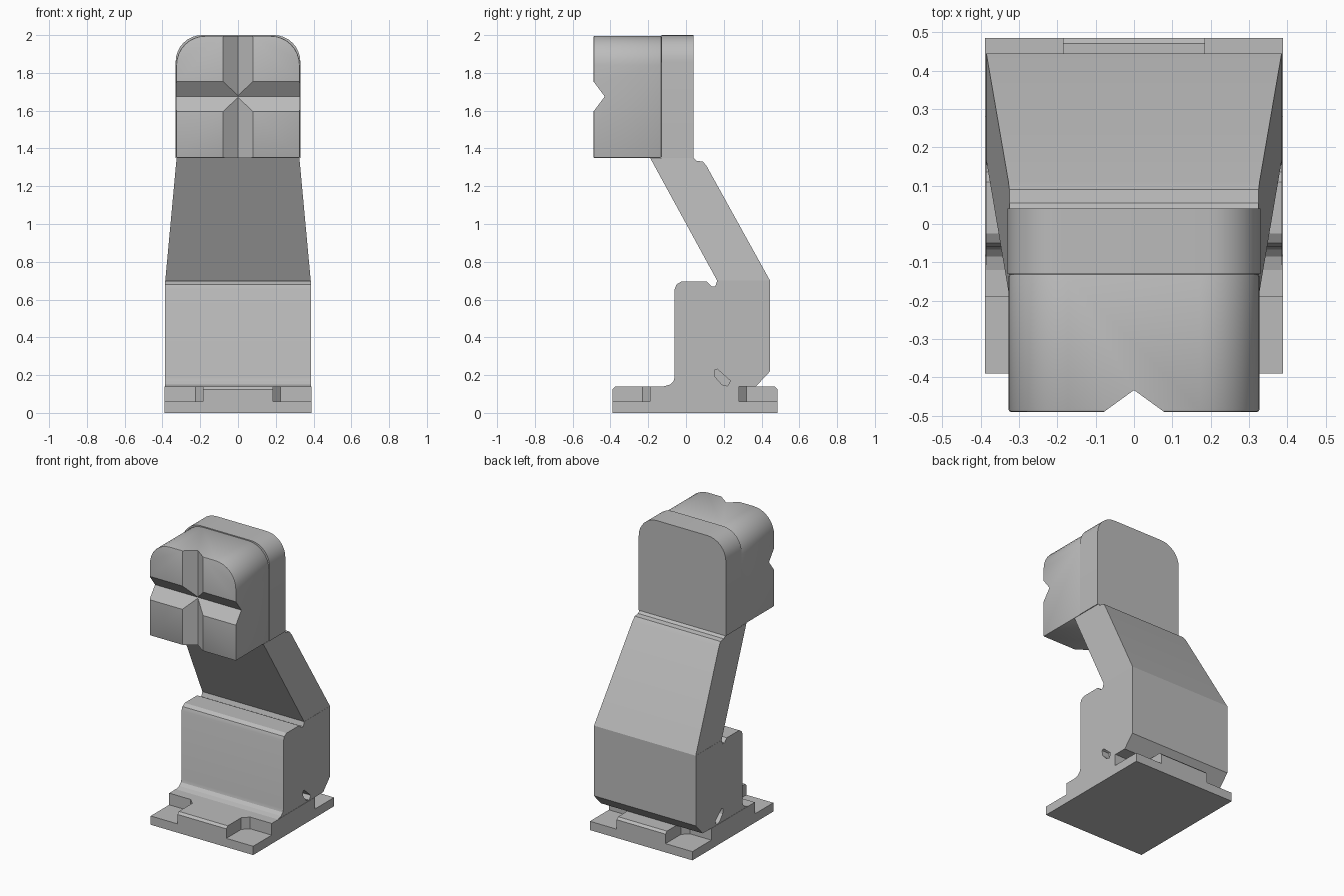
import bpy, bmesh, math
from mathutils import Vector

cube = bpy.data.objects.get("Cube")
if cube:
    bpy.data.objects.remove(cube, do_unlink=True)

grey = bpy.data.materials.new("plain_grey")
grey.use_nodes = True
grey.diffuse_color = (0.5, 0.5, 0.5, 1)
grey.node_tree.nodes["Principled BSDF"].inputs["Base Color"].default_value = (0.5, 0.5, 0.5, 1)


def prism(name, outline, place, low, high):
    """Extrude a 2D outline; place(a, b, t) maps it to space."""
    bm = bmesh.new()
    ends = [[bm.verts.new(place(a, b, t)) for a, b in outline] for t in (low, high)]
    n = len(outline)
    for ring in ends:
        bm.faces.new(ring)
    for i in range(n):
        j = (i + 1) % n
        bm.faces.new((ends[0][i], ends[0][j], ends[1][j], ends[1][i]))
    bmesh.ops.recalc_face_normals(bm, faces=bm.faces)
    mesh = bpy.data.meshes.new(name)
    bm.to_mesh(mesh)
    bm.free()
    mesh.materials.append(grey)
    ob = bpy.data.objects.new(name, mesh)
    bpy.context.collection.objects.link(ob)
    return ob


def across(a, b, t):
    return Vector((t, a, b))


def along(a, b, t):
    return Vector((a, t, b))


def upward(a, b, t):
    return Vector((a, b, t))


def tapered(a, b, t):
    half = 0.385 - 0.06 * max(0, min(1, (b - 0.7) / 0.63))
    return Vector((t * half, a, b))


def apply_mod(ob, mod):
    bpy.context.view_layer.objects.active = ob
    bpy.ops.object.modifier_apply(modifier=mod.name)


def cut(ob, cutter):
    mod = ob.modifiers.new("cut", "BOOLEAN")
    mod.operation = "DIFFERENCE"
    mod.solver = "EXACT"
    mod.object = cutter
    apply_mod(ob, mod)
    bpy.data.objects.remove(cutter, do_unlink=True)


def soften(ob, width):
    mod = ob.modifiers.new("soften", "BEVEL")
    mod.width = width
    mod.segments = 2
    mod.limit_method = "ANGLE"
    mod.angle_limit = math.radians(50)
    apply_mod(ob, mod)


# Base plate with a stepped-down pocket at each corner
base = prism("base_plate", [(-0.39, 0), (0.485, 0), (0.485, 0.125), (0.47, 0.14),
                            (-0.375, 0.14), (-0.39, 0.125)], across, -0.388, 0.388)
for side in (-1, 1):
    for inner, outer in ((-0.19, -0.6), (0.28, 0.7)):
        step = math.copysign(0.04, outer)
        pocket = [(side * 0.185, outer), (side * 0.185, inner + step),
                  (side * 0.225, inner), (side * 0.6, inner), (side * 0.6, outer)]
        cut(base, prism("pocket_cutter", pocket, upward, 0.06, 0.3))

# Lower block, with a foot fillet in front and a chamfer behind
block = prism("lower_block", [(-0.12, 0.14), (-0.085, 0.15), (-0.066, 0.168), (-0.06, 0.19),
                              (-0.06, 0.655), (-0.05, 0.68), (-0.025, 0.695), (0.11, 0.695),
                              (0.135, 0.67), (0.155, 0.67), (0.165, 0.7), (0.445, 0.7),
                              (0.445, 0.22), (0.37, 0.14)], across, -0.386, 0.386)
slot = [(0.15, 0.225), (0.165, 0.232), (0.235, 0.17), (0.22, 0.142), (0.19, 0.15), (0.155, 0.19)]
for side in (-1, 1):
    cut(block, prism("slot_cutter", slot, across, side * 0.33, side * 0.5))

# Leaning neck that narrows towards the head
prism("neck", [(0.165, 0.7), (-0.19, 1.35), (0.04, 1.35), (0.055, 1.335), (0.09, 1.33),
               (0.11, 1.305), (0.445, 0.7)], tapered, -1, 1)


def arch(half, top, radius):
    """Outline with a flat bottom and rounded upper corners."""
    pts = [(-half, 1.35), (half, 1.35)]
    for side in (1, -1):
        for i in range(9):
            ang = math.radians(90 * i / 8 if side > 0 else 90 + 90 * i / 8)
            pts.append((side * (half - radius) + radius * math.cos(ang),
                        top - radius + radius * math.sin(ang)))
    return pts


# Head in two sections, the front one crossed by two V grooves
prism("head_back", arch(0.33, 2.0, 0.14), along, -0.13, 0.04)
front = prism("head_front", arch(0.327, 1.996, 0.155), along, -0.49, -0.13)
soften(front, 0.006)
cut(front, prism("groove_cutter", [(-0.52, 1.555), (-0.43, 1.675), (-0.52, 1.795)], across, -1, 1))
cut(front, prism("groove_cutter", [(-0.12, -0.52), (0, -0.433), (0.12, -0.52)], upward, 1, 2.5))

# Smooth the rounded corners and keep the hard edges
for ob in bpy.context.view_layer.objects:
    ob.select_set(ob.type == "MESH" and grey.name in ob.data.materials)
bpy.context.view_layer.objects.active = base
bpy.ops.object.shade_smooth_by_angle(angle=math.radians(25))
